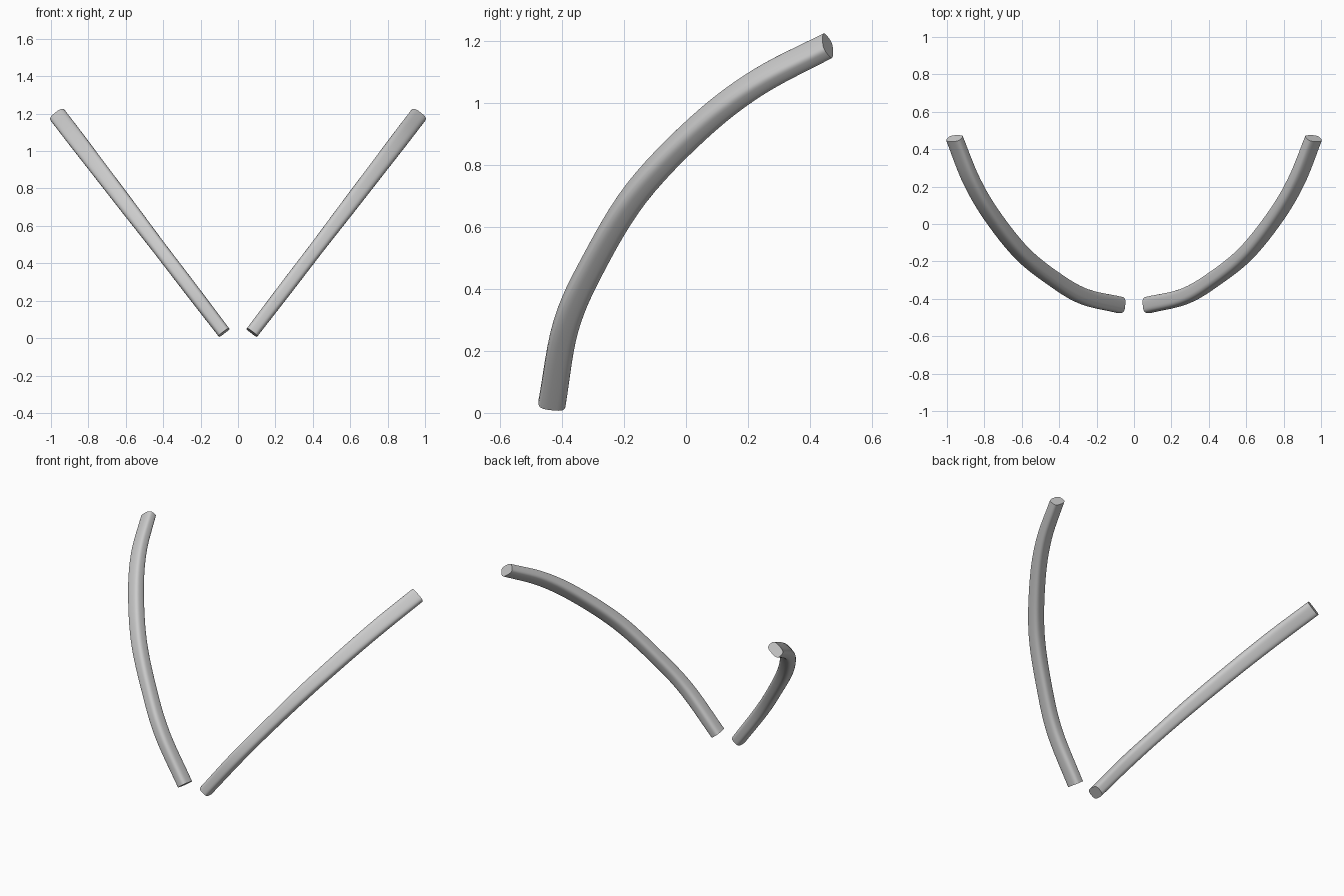
import bpy
import bmesh
import math
from mathutils import Vector

cube = bpy.data.objects.get("Cube")
if cube:
    bpy.data.objects.remove(cube, do_unlink=True)

grey = bpy.data.materials.new("plain grey")
grey.use_nodes = True
grey.diffuse_color = (0.6, 0.6, 0.6, 1)
grey.node_tree.nodes["Principled BSDF"].inputs["Base Color"].default_value = (0.6, 0.6, 0.6, 1)

# Each bar bends within one slanted plane
START, END = Vector((0.075, -0.433, 0.03)), Vector((0.96, 0.458, 1.186))
SLOPE = (END.x - START.x) / (END.z - START.z)
ACROSS = Vector((1, 0, -SLOPE)).normalized()

# Stations: y, z, width across the plane, depth within the plane
STATIONS = [
    (START.y, START.z, 0.071, 0.088),
    (-0.388, 0.28, 0.076, 0.084),
    (-0.300, 0.48, 0.077, 0.080),
    (-0.160, 0.71, 0.085, 0.078),
    (0.040, 0.92, 0.090, 0.074),
    (0.230, 1.066, 0.094, 0.068),
    (END.y, END.z, 0.094, 0.062),
]
STEPS, SIDES = 6, 40


def smooth_stations():
    """Catmull-Rom interpolation through the stations."""
    pts = [Vector(s) for s in STATIONS]
    pts = [2 * pts[0] - pts[1]] + pts + [2 * pts[-1] - pts[-2]]
    out = []
    for i in range(1, len(pts) - 2):
        a, b, c, d = pts[i - 1:i + 3]
        for k in range(STEPS):
            t = k / STEPS
            out.append((2 * b + (c - a) * t + (2 * a - 5 * b + 4 * c - d) * t ** 2
                        + (3 * b - a - 3 * c + d) * t ** 3) / 2)
    out.append(pts[-2])
    return out


def rounded(v):
    """Squares off a sine or cosine into a soft-cornered outline."""
    return math.copysign(abs(v) ** 0.62, v)


def build_bar(name, side):
    rows = smooth_stations()
    path = [Vector((START.x + (r[1] - START.z) * SLOPE, r[0], r[1])) for r in rows]
    bm = bmesh.new()
    rings = []
    for i, (row, p) in enumerate(zip(rows, path)):
        tangent = (path[min(i + 1, len(path) - 1)] - path[max(i - 1, 0)]).normalized()
        inward = tangent.cross(ACROSS).normalized()
        ring = []
        for k in range(SIDES):
            a = math.tau * k / SIDES
            q = (p + ACROSS * rounded(math.cos(a)) * row[2] / 2
                 + inward * rounded(math.sin(a)) * row[3] / 2)
            ring.append(bm.verts.new((q.x * side, q.y, q.z)))
        rings.append(ring)
    for r0, r1 in zip(rings, rings[1:]):
        for k in range(SIDES):
            n = (k + 1) % SIDES
            bm.faces.new((r0[k], r0[n], r1[n], r1[k]))
    # Flat end caps
    bm.faces.new(rings[0])
    bm.faces.new(rings[-1])
    bmesh.ops.recalc_face_normals(bm, faces=bm.faces)
    mesh = bpy.data.meshes.new(name)
    bm.to_mesh(mesh)
    bm.free()
    mesh.materials.append(grey)
    obj = bpy.data.objects.new(name, mesh)
    bpy.context.collection.objects.link(obj)
    bpy.ops.object.select_all(action="DESELECT")
    obj.select_set(True)
    bpy.context.view_layer.objects.active = obj
    bpy.ops.object.shade_smooth_by_angle(angle=math.radians(40))


for bar_name, bar_side in (("left_curved_bar", 1), ("right_curved_bar", -1)):
    build_bar(bar_name, bar_side)
